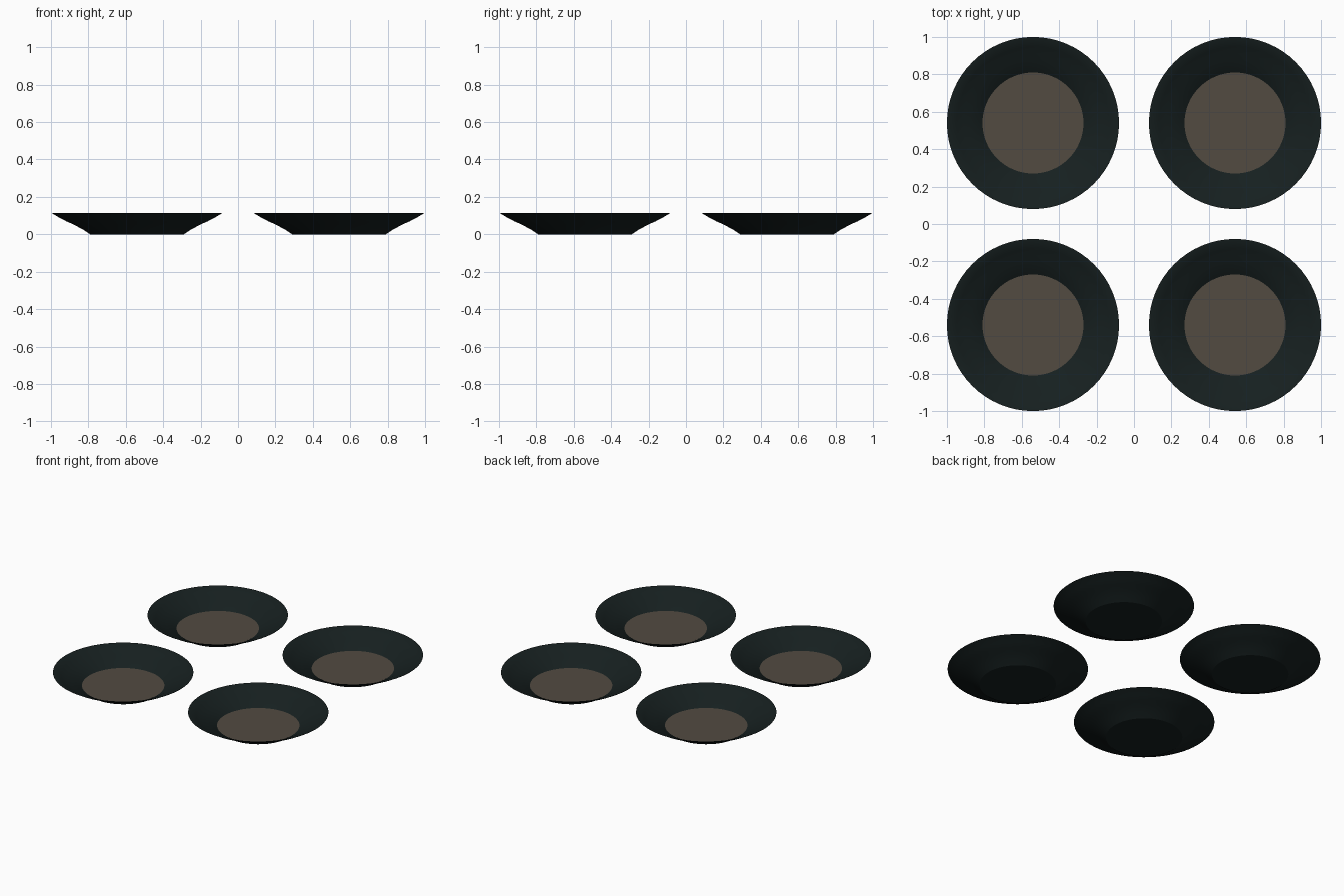
import bpy, bmesh
from math import sin, cos, pi, radians

if "Cube" in bpy.data.objects:
    bpy.data.objects.remove(bpy.data.objects["Cube"])

SIDES = 64


def material(name, rgb):
    m = bpy.data.materials.new(name)
    m.diffuse_color = (*rgb, 1)
    m.use_nodes = True
    m.node_tree.nodes["Principled BSDF"].inputs["Base Color"].default_value = m.diffuse_color
    return m


def lathe(name, profile, centre, mat):
    """Spin an (r, z) profile around a vertical axis; ends at r = 0 become fans."""
    bm = bmesh.new()
    rings = []
    for r, z in profile:
        n = 1 if r == 0 else SIDES
        rings.append([bm.verts.new((r * cos(2 * pi * i / SIDES), r * sin(2 * pi * i / SIDES), z))
                      for i in range(n)])
    for a, b in zip(rings, rings[1:]):
        for i in range(SIDES):
            j = (i + 1) % SIDES
            corners = [a[i % len(a)], a[j % len(a)], b[j % len(b)], b[i % len(b)]]
            bm.faces.new(list(dict.fromkeys(corners)))
    bmesh.ops.recalc_face_normals(bm, faces=bm.faces)
    mesh = bpy.data.meshes.new(name)
    bm.to_mesh(mesh)
    bm.free()
    mesh.materials.append(mat)
    obj = bpy.data.objects.new(name, mesh)
    obj.location = (*centre, 0)
    bpy.context.collection.objects.link(obj)
    bpy.context.view_layer.objects.active = obj
    obj.select_set(True)
    bpy.ops.object.shade_smooth_by_angle(angle=radians(30))
    obj.select_set(False)


glaze = material("dark_glaze", (0.008, 0.014, 0.014))
filling = material("brown_filling", (0.085, 0.07, 0.053))

# Thin-walled dish: underside, flared outer wall, rim, then inner wall
dish = [(0, 0), (0.25, 0), (0.29, 0.026), (0.34, 0.053), (0.375, 0.068), (0.41, 0.086),
        (0.455, 0.113), (0.46, 0.115), (0.453, 0.115), (0.408, 0.091), (0.373, 0.073),
        (0.337, 0.058), (0.288, 0.031), (0.25, 0.006), (0, 0.006)]
# Flat disc lying in the bottom of each dish
disc = [(0, 0.006), (0.25, 0.006), (0.27, 0.02), (0, 0.02)]

for x in (-0.54, 0.54):
    for y in (-0.54, 0.54):
        lathe("dish", dish, (x, y), glaze)
        lathe("filling_disc", disc, (x, y), filling)
